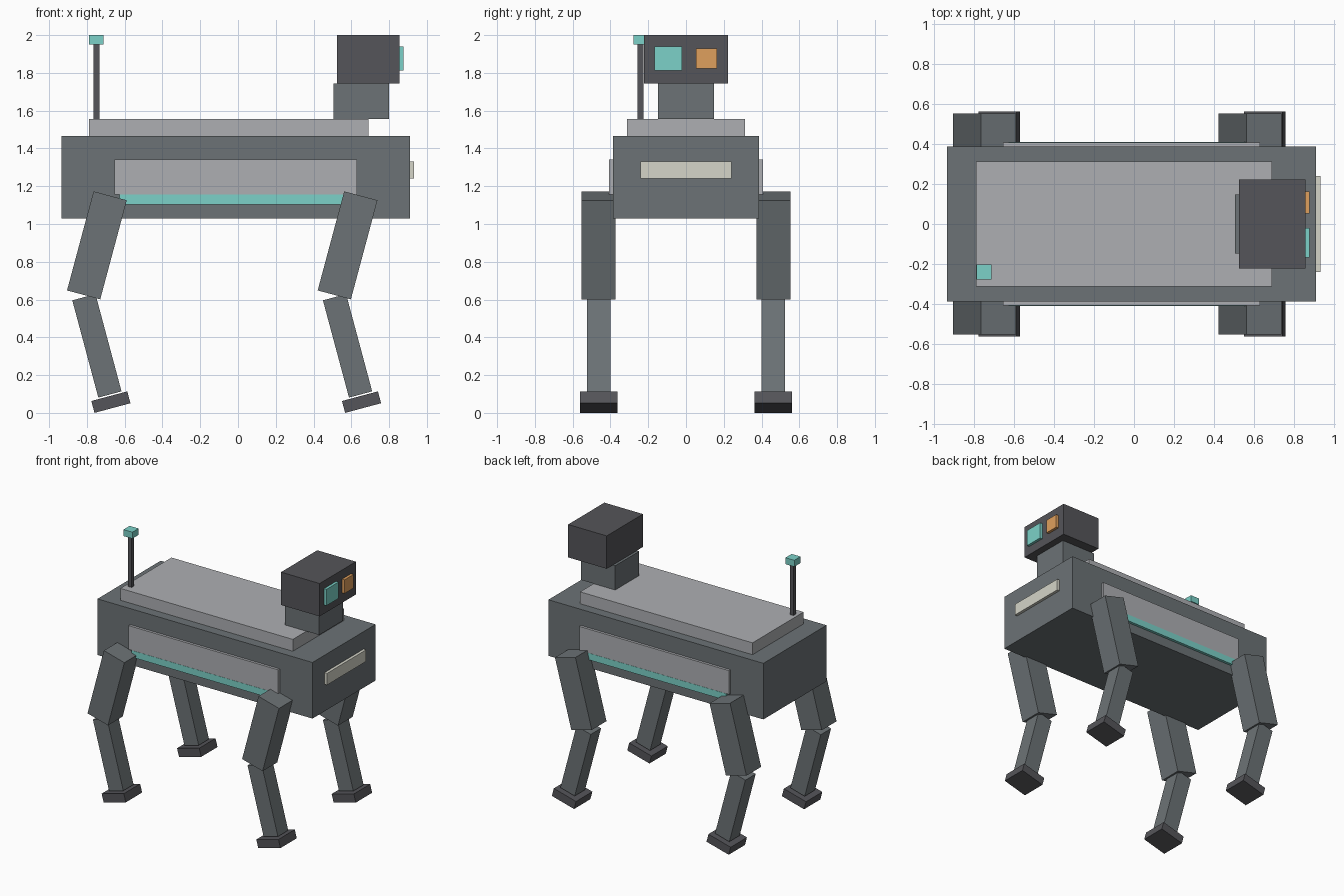
import bpy
from math import radians

if "Cube" in bpy.data.objects:
    bpy.data.objects.remove(bpy.data.objects["Cube"])


def material(name, rgb):
    m = bpy.data.materials.new(name)
    m.diffuse_color = (*rgb, 1)
    m.use_nodes = True
    m.node_tree.nodes["Principled BSDF"].inputs["Base Color"].default_value = m.diffuse_color
    return m


TEAL = material("teal", (0.20, 0.64, 0.58))
ORANGE = material("orange", (0.74, 0.35, 0.11))
CREAM = material("cream", (0.66, 0.66, 0.58))
PALE = material("pale_grey", (0.42, 0.43, 0.45))
DARK = material("dark_grey", (0.09, 0.09, 0.10))
MID = material("mid_grey", (0.15, 0.17, 0.18))


def block(name, center, size, mat, tilt=0):
    bpy.ops.mesh.primitive_cube_add(size=1, location=center,
                                    rotation=(0, radians(tilt), 0))
    ob = bpy.context.object
    ob.name = name
    ob.scale = size
    ob.data.materials.append(mat)
    return ob


def box(name, x, y, z, mat):
    """Box from (min, max) ranges."""
    r = (x, y, z)
    return block(name, [(a + b) / 2 for a, b in r], [b - a for a, b in r], mat)


# Torso and back plate
box("torso", (-0.935, 0.91), (-0.387, 0.387), (1.03, 1.465), MID)
box("back_plate", (-0.79, 0.69), (-0.313, 0.313), (1.465, 1.557), PALE)
box("chest_light", (0.90, 0.932), (-0.24, 0.24), (1.24, 1.33), CREAM)

# Neck, head and eyes
box("neck", (0.505, 0.80), (-0.147, 0.147), (1.557, 1.745), MID)
box("head", (0.525, 0.856), (-0.222, 0.222), (1.745, 2.0), DARK)
box("large_eye", (0.85, 0.877), (-0.168, -0.02), (1.813, 1.94), TEAL)
box("small_eye", (0.85, 0.877), (0.053, 0.163), (1.823, 1.929), ORANGE)

# Antenna
box("antenna_mast", (-0.766, -0.734), (-0.256, -0.224), (1.55, 1.955), DARK)
box("antenna_tip", (-0.788, -0.712), (-0.278, -0.202), (1.95, 2.0), TEAL)

# Side panels, light strips and legs, repeated on both sides
for side, s in (("right", -1), ("left", 1)):
    block(f"{side}_side_panel", (-0.0125, s * 0.395, 1.248), (1.285, 0.024, 0.185), PALE)
    block(f"{side}_light_strip", (-0.0125, s * 0.395, 1.13), (1.23, 0.027, 0.052), TEAL)
    for end, dx in (("back", 0), ("front", 1.327)):
        tag = f"{end}_{side}"
        y = s * 0.462
        block(f"{tag}_thigh", (-0.747 + dx, y, 0.887), (0.182, 0.18, 0.543), MID, 15)
        block(f"{tag}_shin", (-0.747 + dx, y, 0.355), (0.127, 0.126, 0.533), MID, -15)
        block(f"{tag}_foot", (-0.673 + dx, y, 0.057), (0.197, 0.2, 0.065), DARK, -15)
